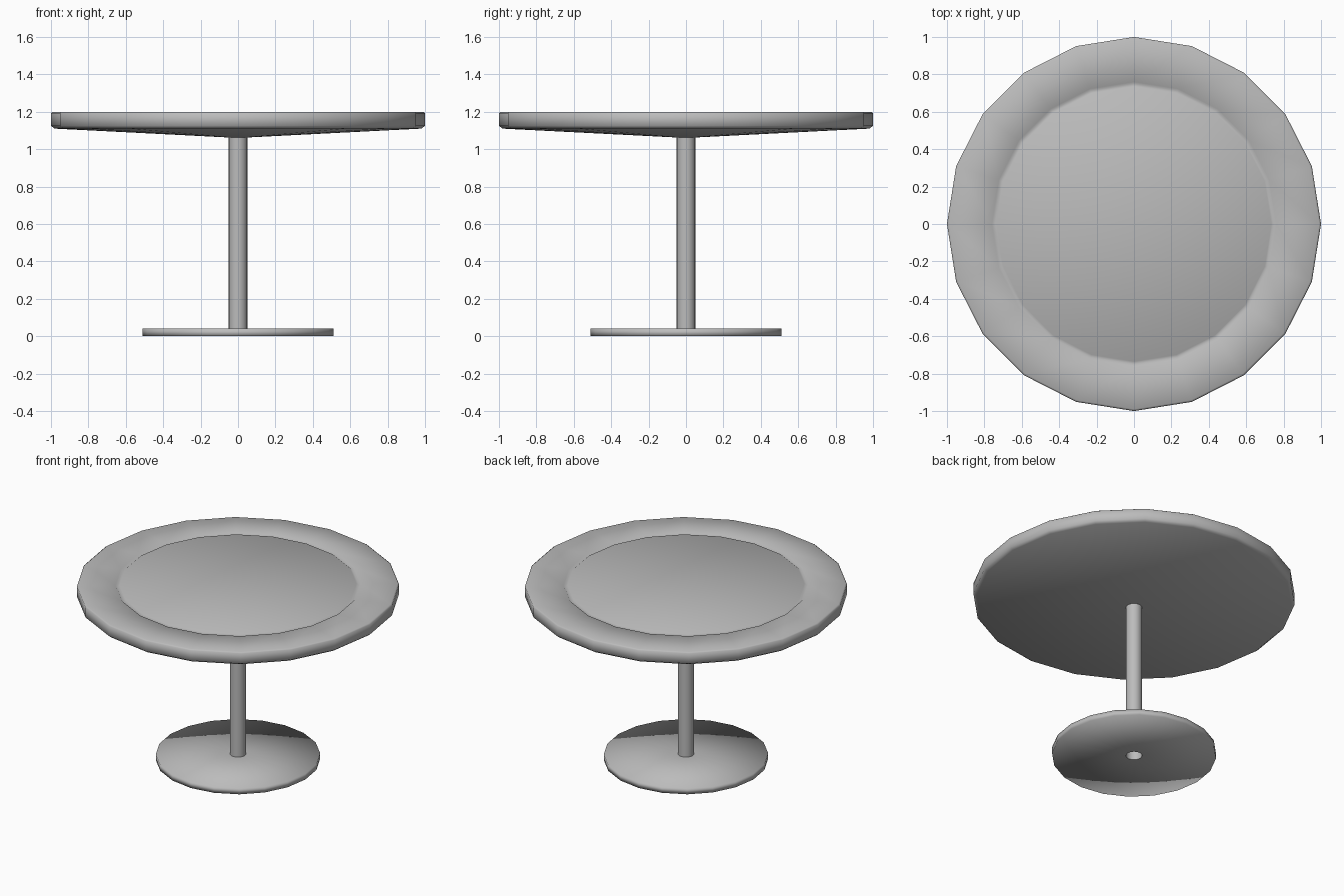
import bpy
import bmesh
from math import cos, sin, pi, radians

SIDES = 20

cube = bpy.data.objects.get("Cube")
if cube:
    bpy.data.objects.remove(cube, do_unlink=True)

# Single grey finish
grey = bpy.data.materials.new("plain_grey")
grey.use_nodes = True
colour = (0.5, 0.5, 0.5, 1)
grey.diffuse_color = colour
grey.node_tree.nodes["Principled BSDF"].inputs["Base Color"].default_value = colour


def lathe(name, profile, sharp_angle):
    """Turn a (radius, height) profile, listed upwards along the outside."""
    bm = bmesh.new()
    rings = []
    for r, z in profile:
        if r == 0:
            rings.append([bm.verts.new((0, 0, z))] * SIDES)
        else:
            rings.append([bm.verts.new((r * cos(2 * pi * i / SIDES),
                                        r * sin(2 * pi * i / SIDES), z))
                          for i in range(SIDES)])
    for low, high in zip(rings, rings[1:]):
        for i in range(SIDES):
            j = (i + 1) % SIDES
            corners = [low[i], low[j], high[j], high[i]]
            face = bm.faces.new(list(dict.fromkeys(corners)))
            face.smooth = True
    # Keep the strong corners crisp
    for edge in bm.edges:
        edge.smooth = edge.calc_face_angle(0) < radians(sharp_angle)
    mesh = bpy.data.meshes.new(name)
    bm.to_mesh(mesh)
    bm.free()
    mesh.materials.append(grey)
    obj = bpy.data.objects.new(name, mesh)
    bpy.context.collection.objects.link(obj)
    return obj


# Flat foot with a central hole for the tube
lathe("base_disc", [(0.05, 0), (0.51, 0), (0.51, 0.04), (0.05, 0.04)], 30)

# Open tube joining the foot to the top
lathe("pole", [(0.05, 0), (0.05, 1.066)], 30)

# Table top: shallow cone below, eased rim, narrow groove round the centre
lathe("table_top", [(0, 1.06), (0.98, 1.11), (1, 1.125), (1, 1.193),
                    (0.99, 1.2), (0.76, 1.2), (0.75, 1.19),
                    (0.735, 1.2), (0, 1.2)], 50)
